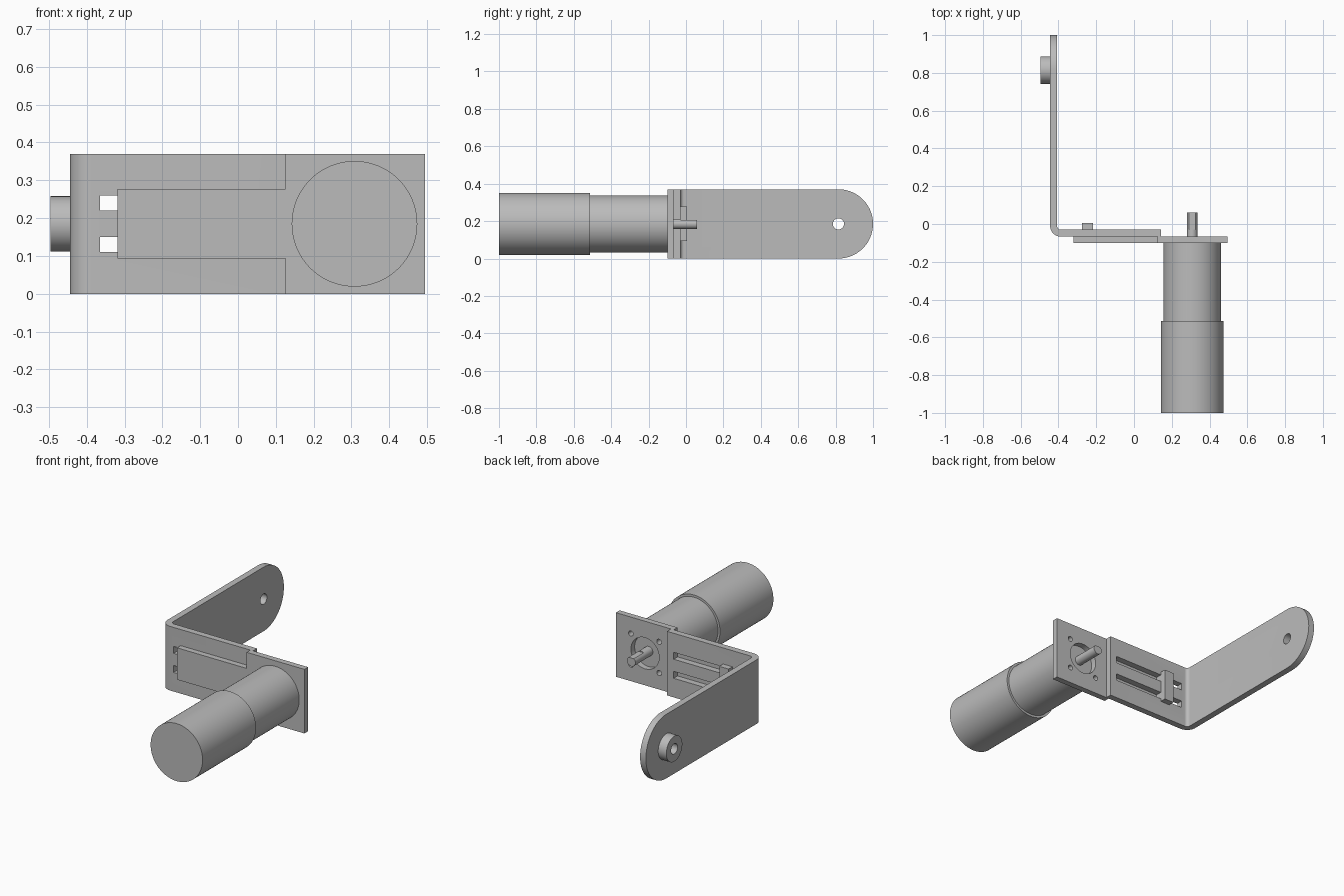
import bpy, bmesh
from math import sin, cos, pi

cube = bpy.data.objects.get("Cube")
if cube:
    bpy.data.objects.remove(cube, do_unlink=True)

grey = bpy.data.materials.new("plain grey")
grey.use_nodes = True
colour = (0.5, 0.5, 0.5, 1)
grey.diffuse_color = colour
grey.node_tree.nodes["Principled BSDF"].inputs["Base Color"].default_value = colour

MID = 0.185      # centre height of every part
MOTOR_X = 0.308  # motor axis
PIVOT_Y = 0.815  # pivot hole in the arm


def arc(cu, cv, r, start, end, n):
    steps = [start + (end - start) * i / n for i in range(n + 1)]
    return [(cu + r * cos(a), cv + r * sin(a)) for a in steps]


def circle(cu, cv, r, n=64):
    return arc(cu, cv, r, 0, 2 * pi, n)[:-1]


def rect(u0, u1, v0, v1):
    return [(u0, v0), (u1, v0), (u1, v1), (u0, v1)]


def prism(name, outline, axis, lo, hi):
    """Extrude a flat outline along one axis from lo to hi."""
    place = {"x": lambda u, v, t: (t, u, v),
             "y": lambda u, v, t: (u, t, v),
             "z": lambda u, v, t: (u, v, t)}[axis]
    bm = bmesh.new()
    a = [bm.verts.new(place(u, v, lo)) for u, v in outline]
    b = [bm.verts.new(place(u, v, hi)) for u, v in outline]
    bm.faces.new(a)
    bm.faces.new(b[::-1])
    for i in range(len(a)):
        j = (i + 1) % len(a)
        bm.faces.new((a[i], b[i], b[j], a[j]))
    bmesh.ops.recalc_face_normals(bm, faces=bm.faces)
    mesh = bpy.data.meshes.new(name)
    bm.to_mesh(mesh)
    bm.free()
    mesh.materials.append(grey)
    obj = bpy.data.objects.new(name, mesh)
    bpy.context.collection.objects.link(obj)
    return obj


def activate(obj):
    bpy.ops.object.select_all(action="DESELECT")
    obj.select_set(True)
    bpy.context.view_layer.objects.active = obj


def combine(obj, tool, operation="DIFFERENCE"):
    """Apply a boolean with the tool, then discard the tool."""
    activate(obj)
    mod = obj.modifiers.new("cut", "BOOLEAN")
    mod.operation, mod.object, mod.solver = operation, tool, "EXACT"
    bpy.ops.object.modifier_apply(modifier=mod.name)
    bpy.data.objects.remove(tool, do_unlink=True)


# Bent bracket: L profile with a rounded bend
bend = (-0.387, -0.01)
profile = ([(0.142, -0.066), (0.142, -0.03)]
           + arc(*bend, 0.02, -pi / 2, -pi, 8)
           + [(-0.407, 1.0), (-0.444, 1.0)]
           + arc(*bend, 0.057, pi, 1.5 * pi, 10))
bracket = prism("bent_bracket", profile, "z", 0, 2 * MID)

# Round the free end of the arm and drill the pivot hole
tab = [(-0.3, 0)] + arc(PIVOT_Y, MID, MID, -pi / 2, pi / 2, 40) + [(-0.3, 2 * MID)]
combine(bracket, prism("end_cutter", tab, "x", -0.6, 0.3), "INTERSECT")
combine(bracket, prism("pivot_cutter", circle(PIVOT_Y, MID, 0.03, 32), "x", -0.6, -0.3))

# Adjustment slots
for side in (-1, 1):
    z = MID + side * 0.055
    slot = rect(-0.365, 0.1, z - 0.02, z + 0.02)
    combine(bracket, prism("slot_cutter", slot, "y", -0.2, 0.1))

# Pivot bushing on the outside of the arm
bushing = prism("pivot_bushing", circle(PIVOT_Y, MID, 0.073), "x", -0.496, -0.444)
combine(bushing, prism("bore_cutter", circle(PIVOT_Y, MID, 0.03, 32), "x", -0.6, -0.3))

# Motor plate with its sliding tongue
plate_outline = [(0.125, 0), (0.494, 0), (0.494, 2 * MID), (0.125, 2 * MID),
                 (0.125, MID + 0.092), (-0.319, MID + 0.092),
                 (-0.319, MID - 0.092), (0.125, MID - 0.092)]
plate = prism("motor_plate", plate_outline, "y", -0.1, -0.066)
combine(plate, prism("centre_cutter", circle(MOTOR_X, MID, 0.09), "y", -0.2, 0.1))
for sx in (-1, 1):
    for sz in (-1, 1):
        hole = circle(MOTOR_X + sx * 0.09, MID + sz * 0.09, 0.015, 20)
        combine(plate, prism("screw_cutter", hole, "y", -0.2, 0.1))

# Slide keeper behind the slots, with a post through each slot
keeper = [prism("slide_keeper", rect(-0.276, -0.216, MID - 0.092, MID + 0.092),
                "y", -0.03, 0.005)]
for side, label in ((-1, "lower"), (1, "upper")):
    z = MID + side * 0.055
    keeper.append(prism(label + "_keeper_post", rect(-0.276, -0.216, z - 0.019, z + 0.019),
                        "y", -0.067, -0.03))

# Motor: gearbox, wider rear can and flatted shaft
gearbox = prism("motor_gearbox", circle(MOTOR_X, MID, 0.153, 96), "y", -0.515, -0.1)
can = prism("motor_can", circle(MOTOR_X, MID, 0.166, 96), "y", -1.0, -0.513)
shaft = prism("motor_shaft", circle(MOTOR_X, MID, 0.027, 32), "y", -0.101, 0.06)
flat = rect(MOTOR_X - 0.1, MOTOR_X + 0.1, MID + 0.021, MID + 0.1)
combine(shaft, prism("flat_cutter", flat, "y", -0.03, 0.2))

# Smooth the curved walls, keep edges sharp
for obj in (bracket, bushing, plate, gearbox, can, shaft):
    activate(obj)
    bpy.ops.object.shade_smooth_by_angle(angle=pi / 6)
